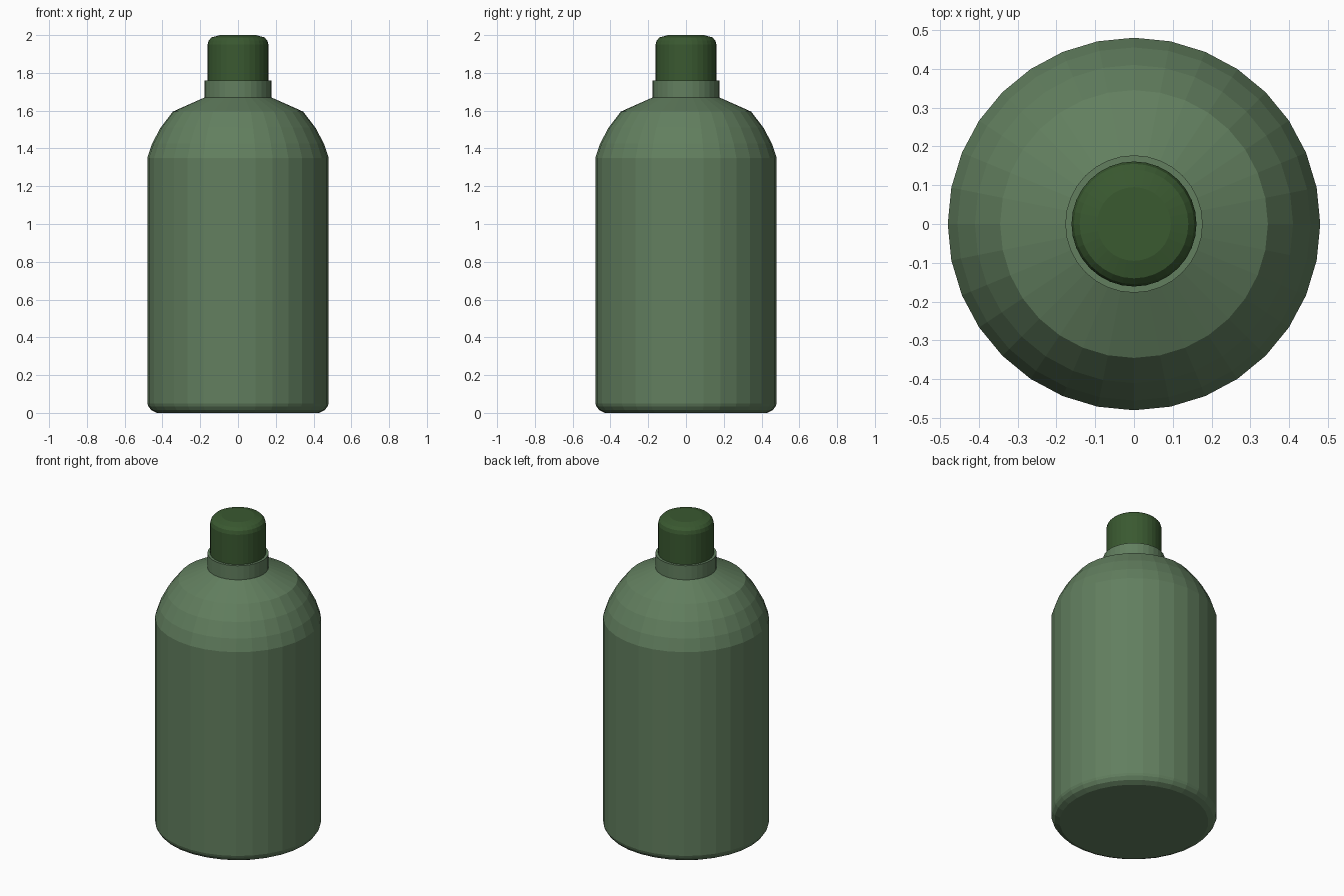
import bpy
import bmesh
from math import cos, sin, tau

SIDES = 32

cube = bpy.data.objects.get("Cube")
if cube:
    bpy.data.objects.remove(cube, do_unlink=True)


def make_material(name, color):
    mat = bpy.data.materials.new(name)
    mat.use_nodes = True
    mat.diffuse_color = color
    mat.node_tree.nodes["Principled BSDF"].inputs["Base Color"].default_value = color
    return mat


def lathe(name, profile, mat):
    """Revolve (radius, height) points into a closed, flat-shaded solid."""
    bm = bmesh.new()
    rings = [[bm.verts.new((r * cos(tau * i / SIDES), r * sin(tau * i / SIDES), z))
              for i in range(SIDES)] for r, z in profile]
    for low, high in zip(rings, rings[1:]):
        for i in range(SIDES):
            j = (i + 1) % SIDES
            bm.faces.new((low[i], low[j], high[j], high[i]))
    bm.faces.new(rings[0][::-1])
    bm.faces.new(rings[-1])
    mesh = bpy.data.meshes.new(name)
    bm.to_mesh(mesh)
    bm.free()
    mesh.materials.append(mat)
    obj = bpy.data.objects.new(name, mesh)
    bpy.context.collection.objects.link(obj)
    return obj


glass = make_material("sage_green", (0.122, 0.212, 0.114, 1))
cap_green = make_material("dark_green", (0.042, 0.1, 0.03, 1))

# Bottle body: rounded base, straight wall, curved shoulder
lathe("bottle_body", [(0.43, 0), (0.46, 0.015), (0.475, 0.035), (0.48, 0.05),
                      (0.48, 1.35), (0.455, 1.425), (0.41, 1.51),
                      (0.345, 1.595), (0.177, 1.67)], glass)

# Neck collar
lathe("neck_collar", [(0.177, 1.66), (0.177, 1.76)], glass)

# Cap with a softened top edge
lathe("cap", [(0.161, 1.74), (0.161, 1.95), (0.155, 1.972),
              (0.14, 1.988), (0.095, 2.0)], cap_green)
